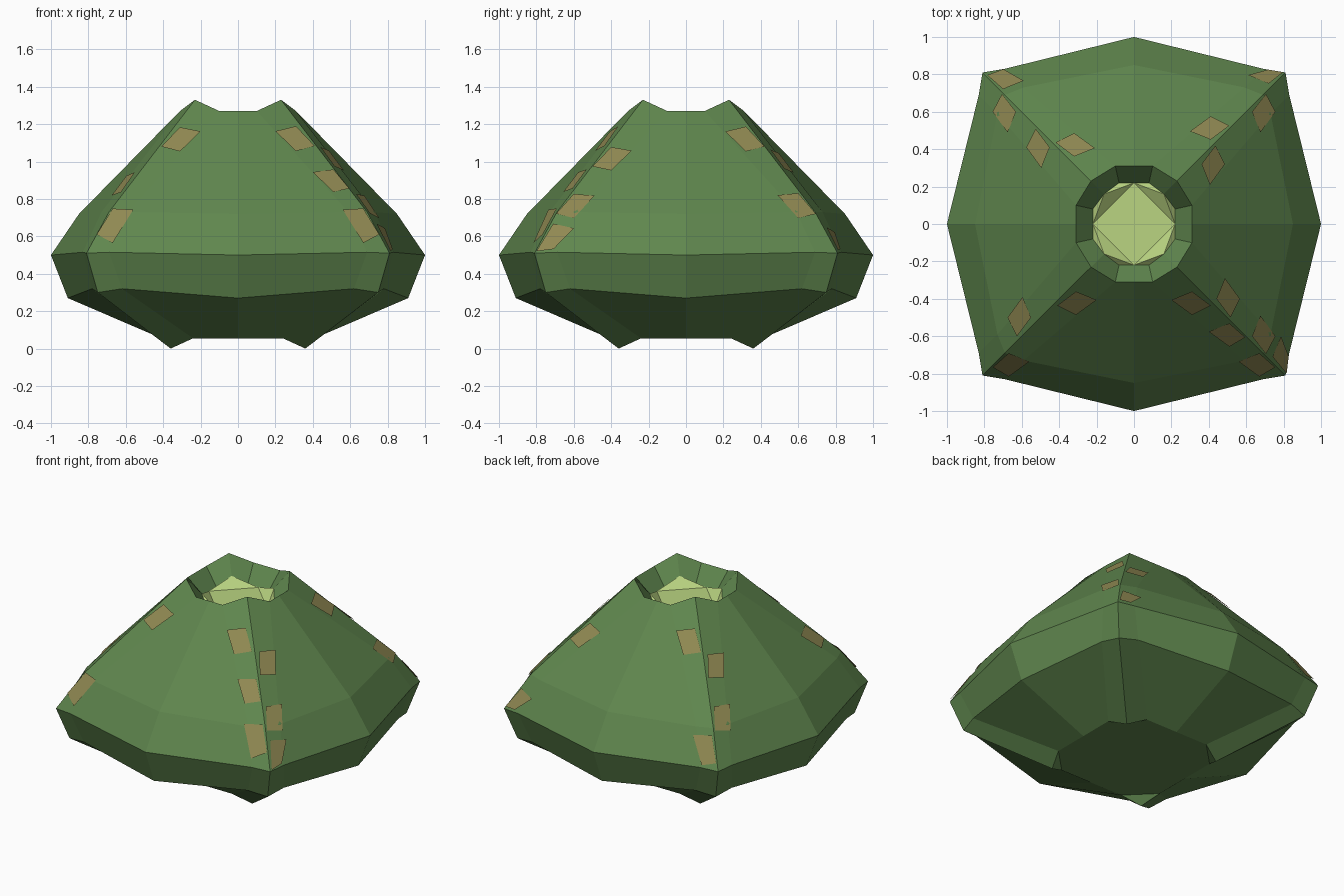
import bpy, bmesh
from mathutils import Vector
from mathutils.bvhtree import BVHTree

if "Cube" in bpy.data.objects:
    bpy.data.objects.remove(bpy.data.objects["Cube"])


def material(name, rgb):
    m = bpy.data.materials.new(name)
    m.diffuse_color = (*rgb, 1)
    m.use_nodes = True
    m.node_tree.nodes["Principled BSDF"].inputs["Base Color"].default_value = m.diffuse_color
    return m


def turn(p, k):
    # quarter turns about z
    x, y, z = p
    for _ in range(k):
        x, y = -y, x
    return Vector((x, y, z))


def ring(bm, mid, near, corner):
    # squared ring: per side, a corner, a point beside it, the middle, a point beside the next corner
    (m, zm), (a, b, zn), (c, zc) = mid, near, corner
    side = [(c, -c, zc), (b, -a, zn), (m, 0, zm), (b, a, zn)]
    return [bm.verts.new(turn(p, k)) for k in range(4) for p in side]


def bridge(bm, r1, r2):
    n = len(r1)
    for i in range(n):
        j = (i + 1) % n
        bm.faces.new((r1[i], r1[j], r2[j], r2[i]))


def finish(bm, name, mat):
    me = bpy.data.meshes.new(name)
    bm.to_mesh(me)
    me.materials.append(mat)
    ob = bpy.data.objects.new(name, me)
    bpy.context.collection.objects.link(ob)
    return ob


green = material("green", (0.115, 0.24, 0.076))
pale = material("pale_green", (0.49, 0.66, 0.22))
tan = material("tan", (0.28, 0.25, 0.085))

# Body: stacked squared rings from base to crater: middle, beside-corner, corner
profile = [
    ((0.41, 0.055), (0.24, 0.41, 0.055), (0.36, 0.0)),
    ((0.91, 0.27), (0.62, 0.78, 0.32), (0.75, 0.30)),
    ((1.00, 0.50), (0.69, 0.83, 0.515), (0.81, 0.51)),
    ((0.85, 0.72), (0.59, 0.73, 0.73), (0.69, 0.73)),
    ((0.31, 1.27), (0.10, 0.31, 1.27), (0.23, 1.33)),
    ((0.22, 1.16), (0.08, 0.22, 1.16), (0.16, 1.22)),
]
bm = bmesh.new()
rings = [ring(bm, *p) for p in profile]
for lo, hi in zip(rings, rings[1:]):
    bridge(bm, lo, hi)
bm.faces.new(rings[0][::-1])
bmesh.ops.triangulate(bm, faces=[f for f in bm.faces if len(f.verts) > 4])
tree = BVHTree.FromBMesh(bm)
finish(bm, "body", green)
bm.free()

# Pale flesh closing the crater
bm = bmesh.new()
bm.faces.new(ring(bm, *profile[-1]))
bmesh.ops.triangulate(bm, faces=bm.faces[:])
finish(bm, "crater_floor", pale)
bm.free()

# Tan patches beside the ridges: (along side, outward distance) for each side
patches = [
    [(-0.31, 0.41), (0.31, 0.41), (0.51, 0.58), (0.67, 0.74), (-0.67, 0.74)],   # front
    [(0.32, 0.41), (-0.40, 0.49), (-0.60, 0.68), (0.60, 0.68), (-0.71, 0.79)],  # right
    [(0.70, 0.77), (0.32, 0.41), (-0.41, 0.50), (-0.72, 0.80)],                 # back
    [(-0.60, 0.68), (-0.41, 0.50), (0.50, 0.60)],                               # left
]
shape = [(0.10, 0.02), (0.0, 0.07), (-0.11, -0.01), (0.0, -0.055)]
bm = bmesh.new()
for k, side in enumerate(patches):
    for along, out in side:
        s = 1 if along > 0 else -1
        vs = []
        for da, do in shape:
            o = min(out + do, 0.83)
            a = min(abs(along) + da, o - 0.005, 0.80)
            p = turn((s * a, -o, 3), k)
            loc, nor, _, _ = tree.ray_cast(p, Vector((0, 0, -1)))
            if loc is None:
                p.z = 0.53
                loc = tree.find_nearest(p)[0]
            lift = turn((0, -0.006, 0.007), k)
            vs.append(bm.verts.new(loc + lift))
        bm.faces.new(vs if s < 0 else vs[::-1])
bm.normal_update()
for f in bm.faces:
    if f.normal.z < 0:
        f.normal_flip()
finish(bm, "bark_patches", tan)
bm.free()
